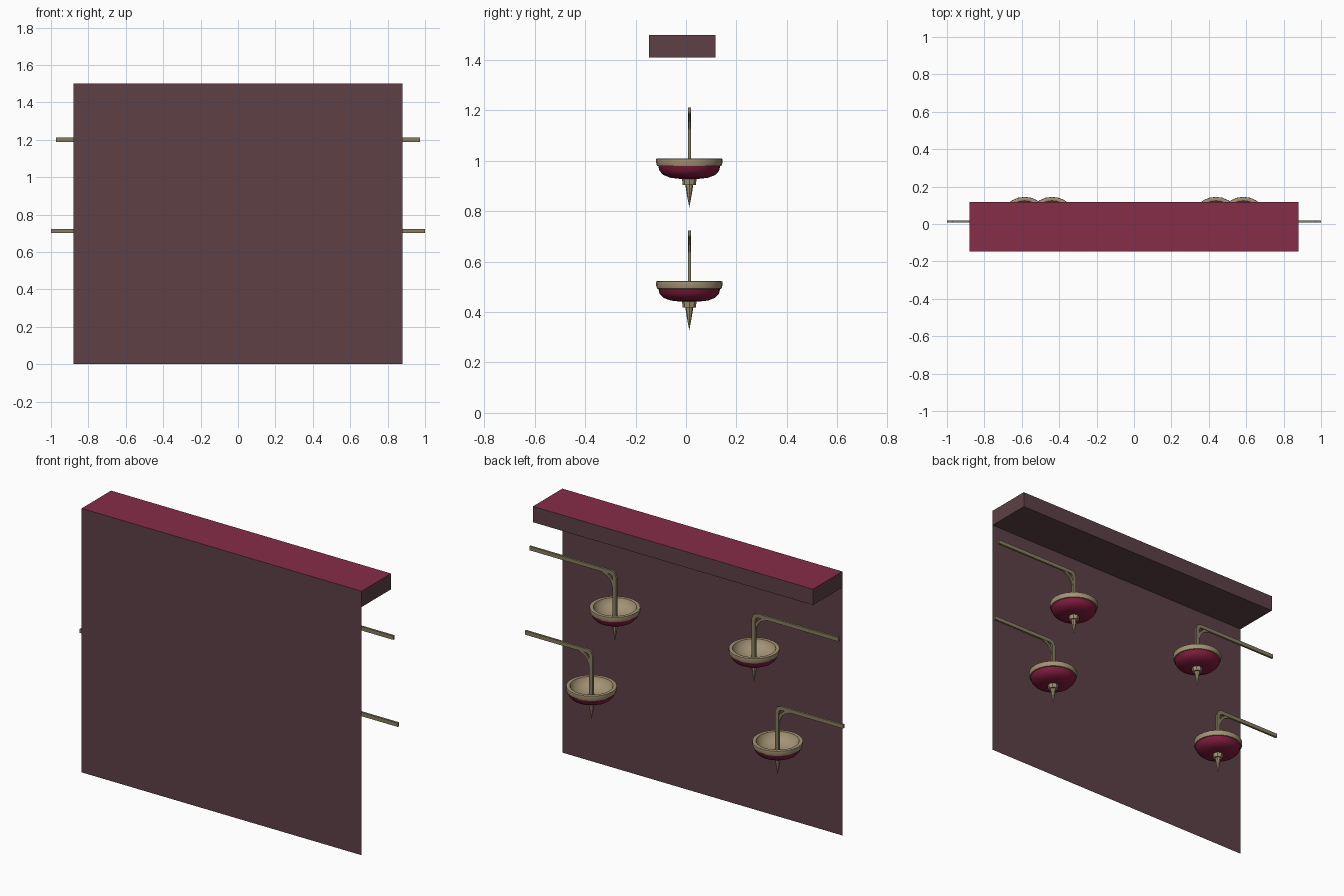
import bpy, bmesh, math
from mathutils import Vector

if "Cube" in bpy.data.objects:
    bpy.data.objects.remove(bpy.data.objects["Cube"])


def mat(name, r, g, b):
    lin = [(c / 255 / 12.92) if c < 11 else ((c / 255 + 0.055) / 1.055) ** 2.4 for c in (r, g, b)]
    m = bpy.data.materials.new(name)
    m.diffuse_color = (*lin, 1)
    m.use_nodes = True
    m.node_tree.nodes["Principled BSDF"].inputs["Base Color"].default_value = m.diffuse_color
    return m


WALL = mat("plum brown", 93, 64, 70)
TOP = mat("maroon", 134, 45, 73)
BOWL = mat("crimson", 130, 28, 62)
TAN = mat("tan", 163, 147, 116)
ROD = mat("olive bronze", 135, 125, 96)


def finish(name, bm, mats, smooth=None):
    me = bpy.data.meshes.new(name)
    bm.normal_update()
    bm.to_mesh(me)
    bm.free()
    for m in mats:
        me.materials.append(m)
    ob = bpy.data.objects.new(name, me)
    bpy.context.collection.objects.link(ob)
    if smooth:
        bpy.ops.object.select_all(action='DESELECT')
        ob.select_set(True)
        bpy.context.view_layer.objects.active = ob
        bpy.ops.object.shade_smooth_by_angle(angle=math.radians(smooth))
    return ob


def lathe(name, profile, x, y, z, sides, m, smooth=40):
    """Spin (radius, height) points, listed bottom-outside to top-inside."""
    bm = bmesh.new()
    rings = []
    for r, h in profile:
        if r == 0:
            rings.append([bm.verts.new((x, y, z + h))] * sides)
        else:
            rings.append([bm.verts.new((x + r * math.cos(a), y + r * math.sin(a), z + h))
                          for a in (2 * math.pi * i / sides for i in range(sides))])
    for lo, hi in zip(rings, rings[1:]):
        for i in range(sides):
            j = (i + 1) % sides
            bm.faces.new(list(dict.fromkeys((lo[i], lo[j], hi[j], hi[i]))))
    return finish(name, bm, [m], smooth)


def flat_bar(name, path, half_w, half_y, y, m):
    """Rectangular bar following an open path of (x, z) points."""
    bm = bmesh.new()
    pts = [Vector(p) for p in path]
    rings = []
    for i, p in enumerate(pts):
        d0 = (p - pts[i - 1]).normalized() if i else (pts[1] - p).normalized()
        d1 = (pts[i + 1] - p).normalized() if i < len(pts) - 1 else d0
        d = (d0 + d1).normalized()
        n = Vector((-d.y, d.x)) * half_w / max(d.dot(d0), 0.5)
        rings.append([bm.verts.new((p.x + n.x * s, y + half_y * t, p.y + n.y * s))
                      for s, t in ((1, 1), (1, -1), (-1, -1), (-1, 1))])
    for a, b in zip(rings, rings[1:]):
        for i in range(4):
            j = (i + 1) % 4
            bm.faces.new((a[i], a[j], b[j], b[i]))
    bm.faces.new(rings[0][::-1])
    bm.faces.new(rings[-1])
    bmesh.ops.recalc_face_normals(bm, faces=bm.faces)
    return finish(name, bm, [m])


# top box: maroon lid, plum sides
bm = bmesh.new()
bmesh.ops.create_cube(bm, size=1)
for v in bm.verts:
    v.co = (v.co.x * 1.76, -0.015 + v.co.y * 0.264, 1.455 + v.co.z * 0.09)
bm.normal_update()
for f in bm.faces:
    f.material_index = 1 if f.normal.z > 0.5 else 0
finish("top_box", bm, [WALL, TOP])

# thin front panel hanging below the box
bm = bmesh.new()
bm.faces.new([bm.verts.new((x, -0.147, z))
              for x, z in ((-0.88, 0), (0.88, 0), (0.88, 1.41), (-0.88, 1.41))])
finish("front_panel", bm, [WALL])

# four hanging dishes on bent arms
Y = 0.013
for level, cx, end, top in (("upper", 0.4375, 0.972, 1.2), ("lower", 0.585, 1.0, 0.713)):
    z0 = top - 0.19  # rim height
    for side, s in (("right", 1), ("left", -1)):
        tag = f"{level}_{side}"
        x = s * cx
        # arm with rounded elbow
        flat_bar(f"{tag}_arm", [(s * end, top), (s * (cx + 0.025), top),
                                (s * (cx + 0.007), top - 0.007), (x, top - 0.025),
                                (x, z0 - 0.055)], 0.011, 0.006, Y, ROD)
        # small brace in the elbow
        flat_bar(f"{tag}_brace", [(s * (cx + 0.075), top - 0.008), (s * (cx + 0.042), top - 0.022),
                                  (s * (cx + 0.022), top - 0.042), (s * (cx + 0.008), top - 0.075)],
                 0.007, 0.004, Y, ROD)
        # tan rim and dished interior
        lathe(f"{tag}_rim", [(0.122, -0.031), (0.128, -0.03), (0.132, -0.016), (0.131, -0.002),
                             (0.126, 0), (0.112, -0.002), (0.106, -0.018), (0.085, -0.04),
                             (0.05, -0.055), (0, -0.06)], x, Y, z0, 24, TAN)
        # crimson underside
        lathe(f"{tag}_bowl", [(0, -0.081), (0.04, -0.081), (0.075, -0.077), (0.103, -0.066),
                              (0.118, -0.05), (0.123, -0.03)], x, Y, z0, 24, BOWL)
        # knob and spike
        lathe(f"{tag}_knob", [(0, -0.105), (0.026, -0.105), (0.029, -0.08)], x, Y, z0, 8, TAN, 30)
        lathe(f"{tag}_spike", [(0, -0.195), (0.009, -0.148), (0.016, -0.105)], x, Y, z0, 8, TAN, 30)
